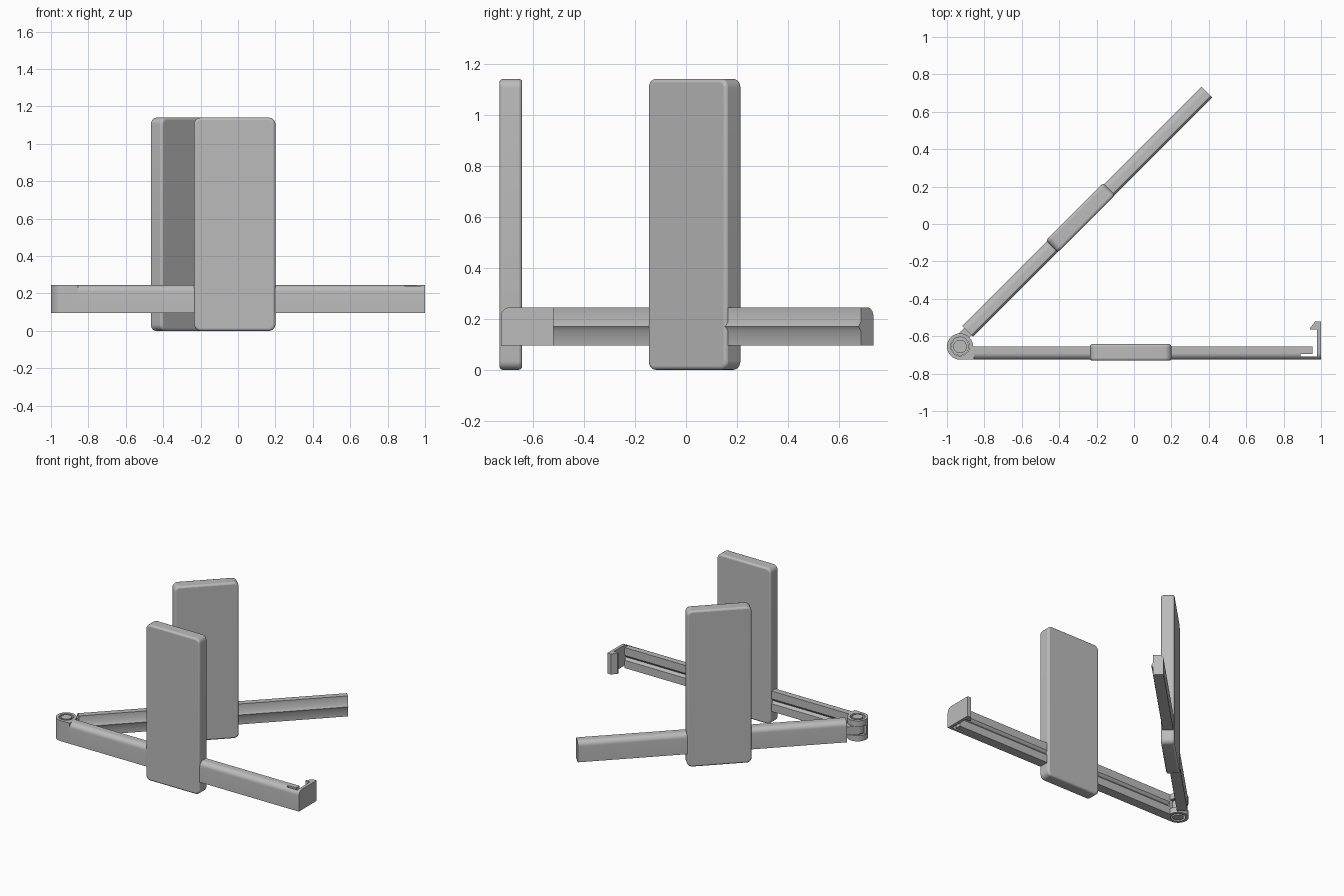
import bpy
import bmesh
from math import radians, sin, cos, pi, sqrt
from mathutils import Vector

if "Cube" in bpy.data.objects:
    bpy.data.objects.remove(bpy.data.objects["Cube"])

GREY = (0.5, 0.5, 0.5, 1)
mat = bpy.data.materials.new("plain grey")
mat.use_nodes = True
mat.diffuse_color = GREY
mat.node_tree.nodes["Principled BSDF"].inputs["Base Color"].default_value = GREY

# Each arm has its own frame: u runs along it, v points outward, both from the hinge
HINGE = Vector((-0.93, -0.655, 0))
D = sqrt(0.5)
FRONT = (Vector((1, 0, 0)), Vector((0, -1, 0)))
REAR = (Vector((D, D, 0)), Vector((-D, D, 0)))
LOW, HIGH, MID = 0.095, 0.245, 0.17
THICK = 0.07


def prism(name, frame, points, axis, a, b, bevel=0):
    """Extrude a 2D profile from a to b along u, v or z of an arm frame."""
    def place(p, h):
        u, v, z = {"u": (h, *p), "v": (p[0], h, p[1]), "z": (*p, h)}[axis]
        return HINGE + frame[0] * u + frame[1] * v + Vector((0, 0, z))

    bm = bmesh.new()
    ends = [[bm.verts.new(place(p, h)) for p in points] for h in (a, b)]
    for ring in ends:
        bm.faces.new(ring)
    for i in range(len(points)):
        j = (i + 1) % len(points)
        bm.faces.new((ends[0][i], ends[0][j], ends[1][j], ends[1][i]))
    bmesh.ops.recalc_face_normals(bm, faces=bm.faces)
    mesh = bpy.data.meshes.new(name)
    bm.to_mesh(mesh)
    bm.free()
    mesh.materials.append(mat)
    obj = bpy.data.objects.new(name, mesh)
    bpy.context.collection.objects.link(obj)
    bpy.ops.object.select_all(action="DESELECT")
    obj.select_set(True)
    bpy.context.view_layer.objects.active = obj
    bpy.ops.object.shade_smooth_by_angle(angle=radians(35))
    if bevel:
        mod = obj.modifiers.new("soft edges", "BEVEL")
        mod.width = bevel
        mod.segments = 3
        mod.limit_method = "ANGLE"
        mod.angle_limit = radians(60)
    return obj


def arc(cx, cy, r, start, end, n=24):
    return [(cx + r * cos(radians(start + (end - start) * i / n)),
             cy + r * sin(radians(start + (end - start) * i / n))) for i in range(n + 1)]


def rect(a0, a1, b0, b1):
    return [(a0, b0), (a1, b0), (a1, b1), (a0, b1)]


def inner_side(depth):
    """Inner face of an arm, with a groove (positive) or a ridge (negative)."""
    return [(0, HIGH), (0, MID + 0.018), (depth, MID), (0, MID - 0.018), (0, LOW)]


R = 0.035
round_top = [(THICK, LOW)] + arc(THICK - R, HIGH - R, R, 0, 90, 8)

# Front arm with a groove, split at the end by a slot behind the latch
prism("front_arm", FRONT, inner_side(0.015) + round_top, "u", 0.07, 1.82)
prism("front_arm_tip", FRONT, inner_side(0.015) + [(0.04, LOW), (0.04, HIGH)], "u", 1.82, 1.885)
strip = [(0.053, LOW), (THICK, LOW)] + [p for p in round_top[1:] if p[0] > 0.053]
strip.append((0.053, HIGH - 0.005))
prism("latch_strip", FRONT, strip, "u", 1.82, 1.908)

# Latch plate with its rounded outer corner, and the hooked catch
plate = [(-0.135, HIGH), (-0.135, LOW)] + round_top
prism("latch_plate", FRONT, plate, "u", 1.908, 1.93)
catch = [(1.91, -0.09), (1.872, -0.09), (1.872, -0.1), (1.9, -0.135), (1.91, -0.135)]
prism("latch_catch", FRONT, catch, "z", LOW, HIGH)

# Rear arm with a ridge that fits the groove
prism("rear_arm", REAR, inner_side(-0.012) + round_top, "u", 0.085, 1.895)

# Hinge: outer shell on the front arm, two half rings, knuckle of the rear arm and pin
shell = [(0.075, 0), (0.075, THICK)] + arc(0, 0, THICK, 90, 180) + arc(0, 0, 0.05, 180, 0)
prism("hinge_shell", FRONT, shell, "z", LOW, HIGH)
half_ring = arc(0, 0, THICK, 180, 360) + arc(0, 0, 0.05, 360, 180)
for name, a, b in (("lower", LOW, 0.137), ("upper", 0.203, HIGH)):
    prism("hinge_ring_" + name, FRONT, half_ring, "z", a, b)
prism("hinge_knuckle", REAR, arc(0, 0, 0.048, 0, 352.5, 47), "z", 0.14, 0.2)
prism("hinge_neck", REAR, rect(0, 0.09, 0, 0.055), "z", 0.14, 0.2)
prism("hinge_pin", FRONT, arc(0, 0, 0.036, 0, 352.5, 47), "z", LOW, HIGH)


# Tall rounded pads across both arms
def rounded_rect(a0, a1, b0, b1, r):
    return (arc(a1 - r, b1 - r, r, 0, 90, 6) + arc(a0 + r, b1 - r, r, 90, 180, 6)
            + arc(a0 + r, b0 + r, r, 180, 270, 6) + arc(a1 - r, b0 + r, r, 270, 360, 6))


for name, frame, start in (("front_pad", FRONT, 0.695), ("rear_pad", REAR, 0.725)):
    outline = rounded_rect(start, start + 0.435, 0, 1.14, 0.035)
    prism(name, frame, outline, "v", -0.013, 0.076, bevel=0.013)
